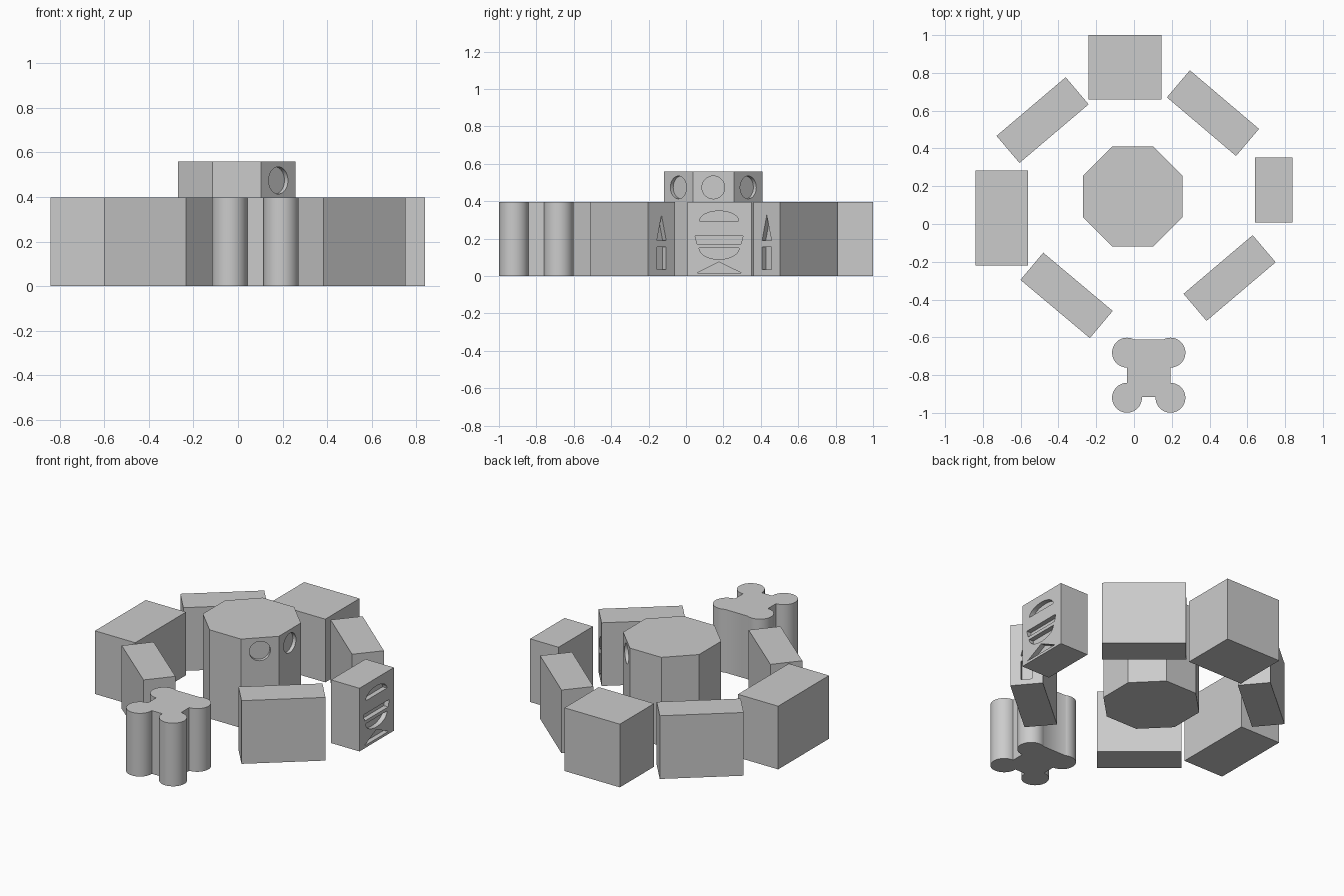
import bpy, bmesh
from math import cos, sin, pi, radians
from mathutils import Matrix

if "Cube" in bpy.data.objects:
    bpy.data.objects.remove(bpy.data.objects["Cube"])

H = 0.397      # height of the ring pieces


def prism(name, outlines, depth, matrix):
    """Extrude closed 2D outlines along local z, from -depth to +depth."""
    bm = bmesh.new()
    for pts in outlines:
        face = bm.faces.new([bm.verts.new((u, v, -depth)) for u, v in pts])
        new = bmesh.ops.extrude_face_region(bm, geom=[face])["geom"]
        bmesh.ops.translate(bm, vec=(0, 0, 2 * depth),
                            verts=[g for g in new if isinstance(g, bmesh.types.BMVert)])
    bmesh.ops.recalc_face_normals(bm, faces=bm.faces)
    bm.transform(matrix)
    mesh = bpy.data.meshes.new(name)
    bm.to_mesh(mesh)
    bm.free()
    ob = bpy.data.objects.new(name, mesh)
    bpy.context.collection.objects.link(ob)
    return ob


def block(name, x, y, length, width, angle=0):
    l, w = length / 2, width / 2
    m = Matrix.Translation((x, y, H / 2)) @ Matrix.Rotation(radians(angle), 4, 'Z')
    return prism(name, [[(-l, -w), (l, -w), (l, w), (-l, w)]], H / 2, m)


def face_frame(x, y, angle):
    """Frame on an upright face: u sideways, v up, local z outwards."""
    c, s = cos(radians(angle)), sin(radians(angle))
    return Matrix(((-s, 0, c, x), (c, 0, s, y), (0, 1, 0, 0), (0, 0, 0, 1)))


def arc(cu, cv, ru, rv, a0, a1, n):
    return [(cu + ru * cos(a0 + (a1 - a0) * i / n), cv + rv * sin(a0 + (a1 - a0) * i / n))
            for i in range(n + 1)]


def combine(target, tool, operation):
    mod = target.modifiers.new("combine", 'BOOLEAN')
    mod.object, mod.operation, mod.solver = tool, operation, 'EXACT'
    bpy.context.view_layer.objects.active = target
    bpy.ops.object.modifier_apply(modifier=mod.name)
    bpy.data.objects.remove(tool)


def smooth(ob):
    bpy.ops.object.select_all(action='DESELECT')
    ob.select_set(True)
    bpy.context.view_layer.objects.active = ob
    bpy.ops.object.shade_smooth_by_angle(angle=radians(30))


# octagonal centre tower with three shallow round recesses
cx, cy, apothem, top = -0.006, 0.146, 0.264, 0.558
r = apothem / cos(pi / 8)
octagon = [(r * cos(pi / 8 + k * pi / 4), r * sin(pi / 8 + k * pi / 4)) for k in range(8)]
tower = prism("centre_tower", [octagon], top / 2, Matrix.Translation((cx, cy, top / 2)))
for a in (-45, 0, 45):
    m = face_frame(cx + apothem * cos(radians(a)), cy + apothem * sin(radians(a)), a)
    combine(tower, prism("recess", [arc(0, 0.474, 0.061, 0.061, 0, 2 * pi, 32)[:-1]], 0.022, m),
            'DIFFERENCE')
smooth(tower)

# plain ring blocks
block("back_block", -0.048, 0.83, 0.385, 0.34)
block("left_block", -0.70, 0.032, 0.28, 0.505)
block("back_left_block", -0.484, 0.55, 0.48, 0.188, 40.3)
block("front_left_block", -0.357, -0.378, 0.48, 0.188, -40)

# angled blocks on the right, with a triangle and slot carved in the outer end
marks = [[(-0.033, 0.19), (0.033, 0.19), (0, 0.326)],
         [(-0.032, 0.034), (0.032, 0.034), (0.032, 0.155), (-0.032, 0.155)]]
for name, x, y, a in (("back_right_block", 0.418, 0.587, -40.3),
                      ("front_right_block", 0.506, -0.286, 40.3)):
    ob = block(name, x, y, 0.48, 0.188, a)
    m = face_frame(x + 0.24 * cos(radians(a)), y + 0.24 * sin(radians(a)), a)
    combine(ob, prism("marks", marks, 0.03, m), 'DIFFERENCE')

# right block with dome, bar, bowl and triangle carved in the outer face
right = block("right_block", 0.739, 0.18, 0.198, 0.342)
relief = [arc(0, 0.294, 0.105, 0.054, 0, pi, 20),
          [(-0.117, 0.171), (0.117, 0.171), (0.128, 0.214), (-0.128, 0.214)],
          arc(0, 0.15, 0.107, 0.06, pi, 2 * pi, 20),
          [(-0.12, 0.016), (0.12, 0.016), (0, 0.075)]]
combine(right, prism("relief", relief, 0.03, face_frame(0.838, 0.177, 0)), 'DIFFERENCE')
smooth(right)

# clover block: square core with four round corner columns
clover = block("clover_block", 0.078, -0.763, 0.23, 0.305)
for x in (-0.037, 0.193):
    for y in (-0.92, -0.681):
        column = prism("column", [arc(0, 0, 0.079, 0.079, 0, 2 * pi, 48)[:-1]], H / 2,
                       Matrix.Translation((x, y, H / 2)))
        combine(clover, column, 'UNION')
smooth(clover)
